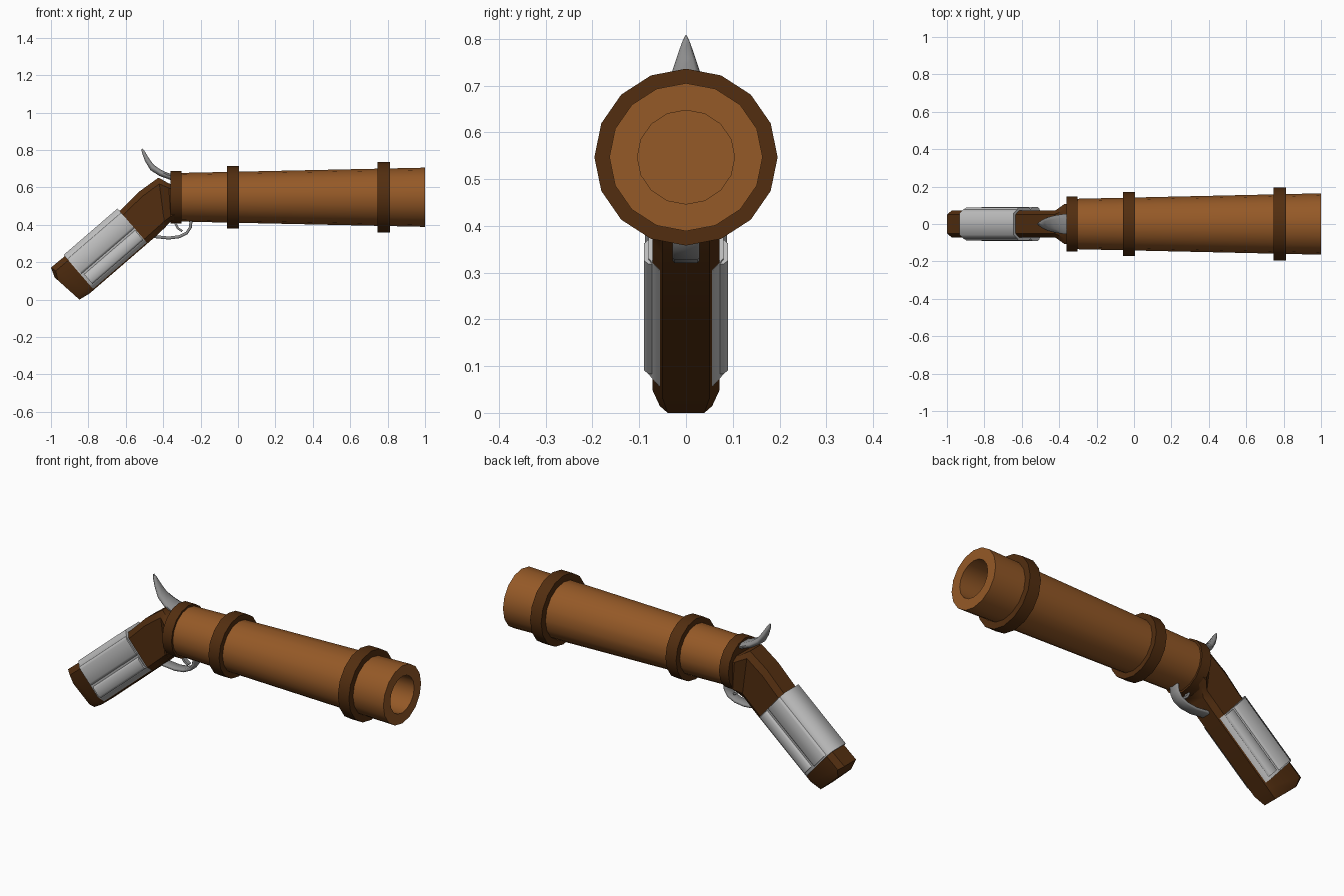
import bpy, bmesh, math
from mathutils import Vector

if "Cube" in bpy.data.objects:
    bpy.data.objects.remove(bpy.data.objects["Cube"])

AXIS_Z = 0.547


def material(name, rgb):
    m = bpy.data.materials.new(name)
    m.diffuse_color = (*rgb, 1)
    m.use_nodes = True
    m.node_tree.nodes["Principled BSDF"].inputs["Base Color"].default_value = m.diffuse_color
    return m


BRONZE = material("warm_bronze", (0.30, 0.10, 0.02))
WOOD = material("dark_wood", (0.085, 0.027, 0.005))
SILVER = material("silver", (0.52, 0.52, 0.52))
STEEL = material("grey_steel", (0.27, 0.27, 0.27))


def finish(name, bm, mat, angle=35):
    bmesh.ops.remove_doubles(bm, verts=bm.verts, dist=1e-5)
    bmesh.ops.recalc_face_normals(bm, faces=bm.faces)
    me = bpy.data.meshes.new(name)
    bm.to_mesh(me)
    bm.free()
    me.materials.append(mat)
    me.shade_smooth()
    me.set_sharp_from_angle(angle=math.radians(angle))
    ob = bpy.data.objects.new(name, me)
    bpy.context.collection.objects.link(ob)
    return ob


def skin(bm, rows, closed=False):
    """Join successive loops of vertices with quads."""
    pairs = list(zip(rows, rows[1:]))
    if closed:
        pairs.append((rows[-1], rows[0]))
    for a, b in pairs:
        n = len(a)
        for i in range(n):
            j = (i + 1) % n
            bm.faces.new((a[i], a[j], b[j], b[i]))


def lathe(name, profile, mat, closed=False, sides=16):
    """Turn (x, radius) points about the barrel axis."""
    bm = bmesh.new()
    rows = []
    for x, r in profile:
        rows.append([bm.verts.new((x, r * math.cos(a), AXIS_Z + 0.965 * r * math.sin(a)))
                     for a in (math.tau * i / sides for i in range(sides))])
    skin(bm, rows, closed)
    if not closed:
        bm.faces.new(rows[0])
        bm.faces.new(rows[-1])
    return finish(name, bm, mat)


def loft(name, sections, mat, flat=0.7, shoulder=0.75, angle=35):
    """Octagonal loft; each section is (top xz, bottom xz, half width)."""
    bm = bmesh.new()
    rows = []
    ring = [(1, flat), (shoulder, 1), (-shoulder, 1), (-1, flat),
            (-1, -flat), (-shoulder, -1), (shoulder, -1), (1, -flat)]
    for top, bottom, w in sections:
        c = (Vector(top) + Vector(bottom)) / 2
        h = (Vector(top) - Vector(bottom)) / 2
        rows.append([bm.verts.new(((c + h * u).x, w * y, (c + h * u).y)) for u, y in ring])
    skin(bm, rows)
    bm.faces.new(rows[0])
    bm.faces.new(rows[-1])
    return finish(name, bm, mat, angle)


def strap(name, path, thick, width, mat):
    """Ribbon of constant thickness along an xz path."""
    pts = [Vector(p) for p in path]
    sections = []
    for i, p in enumerate(pts):
        t = (pts[min(i + 1, len(pts) - 1)] - pts[max(i - 1, 0)]).normalized()
        n = Vector((-t.y, t.x)) * thick / 2
        sections.append((p + n, p - n, width))
    return loft(name, sections, mat, 0.85, 0.5, 50)


# Barrel with a deep bore
lathe("barrel", [(-0.34, 0.134), (1.0, 0.164), (1.0, 0.104), (0.45, 0.104)], BRONZE)

# Bands round the barrel
for name, x0, x1, r, inner in (("rear_band", -0.36, -0.303, 0.146, 0.02),
                               ("middle_band", -0.06, 0.005, 0.172, 0.125),
                               ("muzzle_band", 0.745, 0.812, 0.196, 0.14)):
    lathe(name, [(x0, inner), (x0, r), (x1, r), (x1, inner)], WOOD, closed=True)

# Wooden grip, flaring into the rear band
loft("grip", [((-0.98, 0.118), (-0.848, 0.0), 0.056),
              ((-1.0, 0.171), (-0.794, 0.032), 0.072),
              ((-0.62, 0.485), (-0.47, 0.312), 0.072),
              ((-0.527, 0.578), (-0.44, 0.338), 0.072),
              ((-0.425, 0.652), (-0.39, 0.385), 0.072),
              ((-0.372, 0.622), (-0.358, 0.42), 0.108),
              ((-0.34, 0.61), (-0.34, 0.43), 0.108)], WOOD)

# Silver wrap: an inner sleeve and raised side strips
ALONG, ACROSS = Vector((-0.757, -0.653)), Vector((-0.653, 0.757))
CENTRE = Vector((-0.71, 0.272))
for name, u0, u1, t0, t1, w, flat, sh in (
        ("grip_sleeve", -0.12, 0.12, -0.19, 0.19, 0.08, 0.72, 0.72),
        ("lower_side_strip", -0.098, -0.03, -0.185, 0.175, 0.09, 0.9, 0.7),
        ("upper_side_strip", -0.02, 0.09, -0.188, 0.183, 0.088, 0.9, 0.75)):
    loft(name, [(CENTRE + ALONG * t + ACROSS * u1, CENTRE + ALONG * t + ACROSS * u0, w)
                for t in (t0, t1)], SILVER, flat, sh, 60)

# Hammer, a curved flattened horn
loft("hammer", [((-0.335, 0.668), (-0.335, 0.63), 0.055),
                ((-0.375, 0.677), (-0.375, 0.645), 0.053),
                ((-0.415, 0.695), (-0.42, 0.661), 0.047),
                ((-0.452, 0.722), (-0.468, 0.692), 0.036),
                ((-0.478, 0.758), (-0.496, 0.738), 0.023),
                ((-0.500, 0.795), (-0.514, 0.785), 0.009),
                ((-0.511, 0.808), (-0.516, 0.805), 0.002)], STEEL, 0.6, 0.3, 60)

# Trigger guard and trigger
strap("trigger_guard", [(-0.48, 0.34), (-0.43, 0.335), (-0.37, 0.329), (-0.315, 0.336),
                        (-0.275, 0.355), (-0.255, 0.385), (-0.25, 0.43)], 0.016, 0.029, STEEL)
strap("trigger", [(-0.338, 0.44), (-0.334, 0.405), (-0.322, 0.382), (-0.298, 0.366)],
      0.012, 0.014, STEEL)
